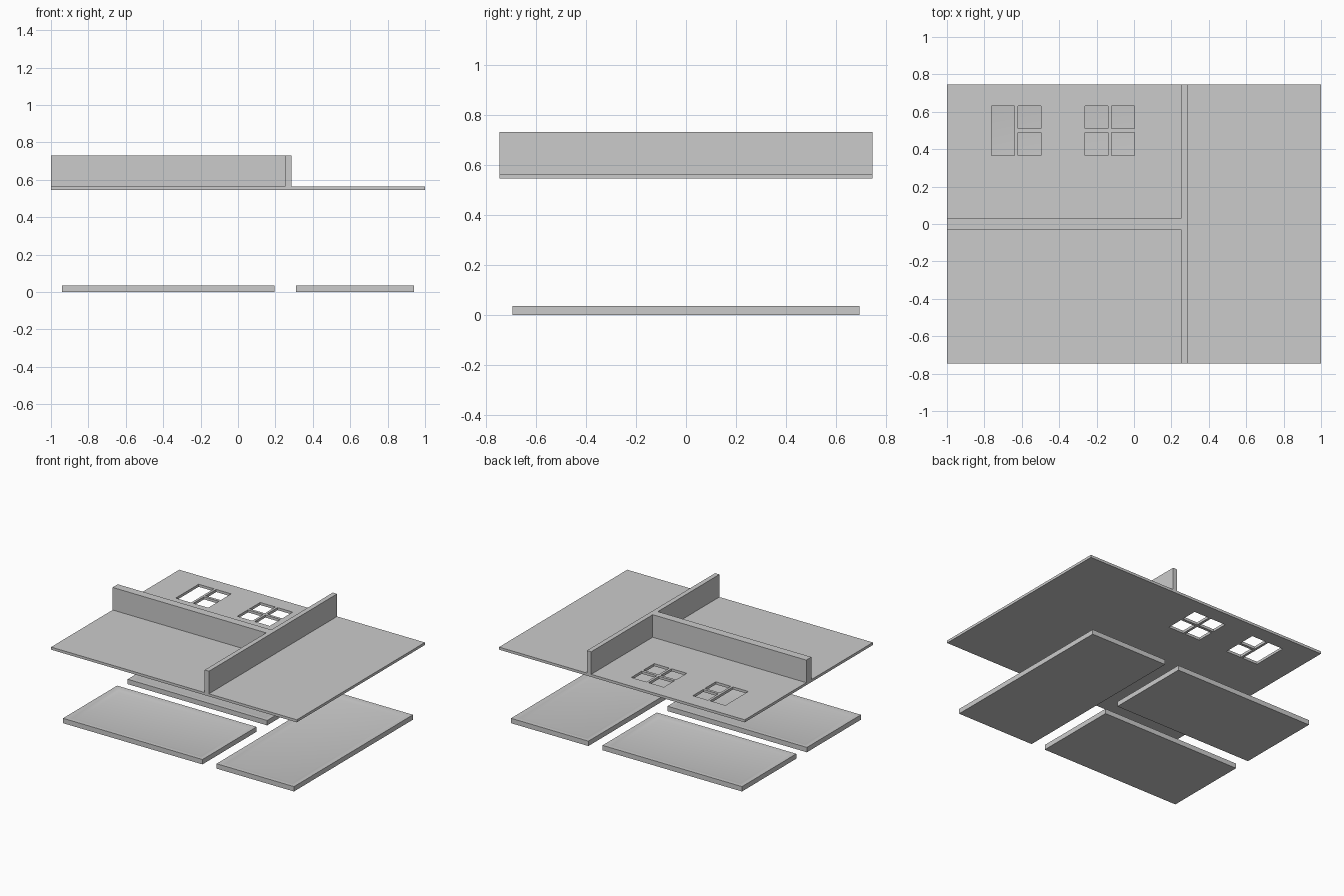
import bpy, bmesh

if "Cube" in bpy.data.objects:
    bpy.data.objects.remove(bpy.data.objects["Cube"])


def finish(bm, name):
    bmesh.ops.recalc_face_normals(bm, faces=bm.faces[:])
    mesh = bpy.data.meshes.new(name)
    bm.to_mesh(mesh)
    bm.free()
    obj = bpy.data.objects.new(name, mesh)
    bpy.context.collection.objects.link(obj)
    return obj


def box_bm(x0, x1, y0, y1, z0, z1):
    bm = bmesh.new()
    bmesh.ops.create_cube(bm, size=1)
    for v in bm.verts:
        v.co = (x1 if v.co.x > 0 else x0,
                y1 if v.co.y > 0 else y0,
                z1 if v.co.z > 0 else z0)
    return bm


# Slab with window openings: a grid of cells, leaving out the panes
Z0, Z1, WALL_TOP = 0.545, 0.564, 0.73
LOW, MID0, MID1, HIGH = 0.365, 0.49, 0.51, 0.632
panes = [
    (-0.763, -0.638, LOW, HIGH),
    (-0.62, -0.498, LOW, MID0), (-0.62, -0.498, MID1, HIGH),
    (-0.262, -0.138, LOW, MID0), (-0.262, -0.138, MID1, HIGH),
    (-0.12, 0.003, LOW, MID0), (-0.12, 0.003, MID1, HIGH),
]
xs = sorted({-1, 1} | {x for p in panes for x in p[:2]})
ys = sorted({-0.745, 0.745} | {y for p in panes for y in p[2:]})
bm = bmesh.new()
grid = [[bm.verts.new((x, y, Z0)) for y in ys] for x in xs]
for i in range(len(xs) - 1):
    for j in range(len(ys) - 1):
        cx, cy = (xs[i] + xs[i + 1]) / 2, (ys[j] + ys[j + 1]) / 2
        if not any(a < cx < b and c < cy < d for a, b, c, d in panes):
            bm.faces.new((grid[i][j], grid[i + 1][j],
                          grid[i + 1][j + 1], grid[i][j + 1]))
bmesh.ops.delete(bm, geom=[v for v in bm.verts if not v.link_faces], context='VERTS')
ext = bmesh.ops.extrude_face_region(bm, geom=bm.faces[:], use_keep_orig=True)
for v in ext["geom"]:
    if isinstance(v, bmesh.types.BMVert):
        v.co.z = Z1
finish(bm, "window_slab")

# T-shaped divider walls
finish(box_bm(0.25, 0.285, -0.745, 0.745, Z0 + 0.005, WALL_TOP), "cross_wall")
finish(box_bm(-1, 0.25, -0.03, 0.03, Z0 + 0.005, WALL_TOP), "long_wall")

# Shallow dished trays below each compartment
trays = {
    "front_left_tray": (-0.94, 0.195, -0.692, -0.063),
    "back_left_tray": (-0.94, 0.195, 0.06, 0.692),
    "right_tray": (0.31, 0.94, -0.692, 0.692),
}
for name, (x0, x1, y0, y1) in trays.items():
    bm = box_bm(x0, x1, y0, y1, 0, 0.036)
    top = max(bm.faces, key=lambda f: f.calc_center_median().z)
    for width, drop in ((0.03, 0), (0.03, -0.006), (0.035, -0.006)):
        bmesh.ops.inset_region(bm, faces=[top], thickness=width)
        for v in top.verts:
            v.co.z += drop
    obj = finish(bm, name)
    bpy.context.view_layer.objects.active = obj
    obj.select_set(True)
    bpy.ops.object.shade_smooth_by_angle()
    obj.select_set(False)
